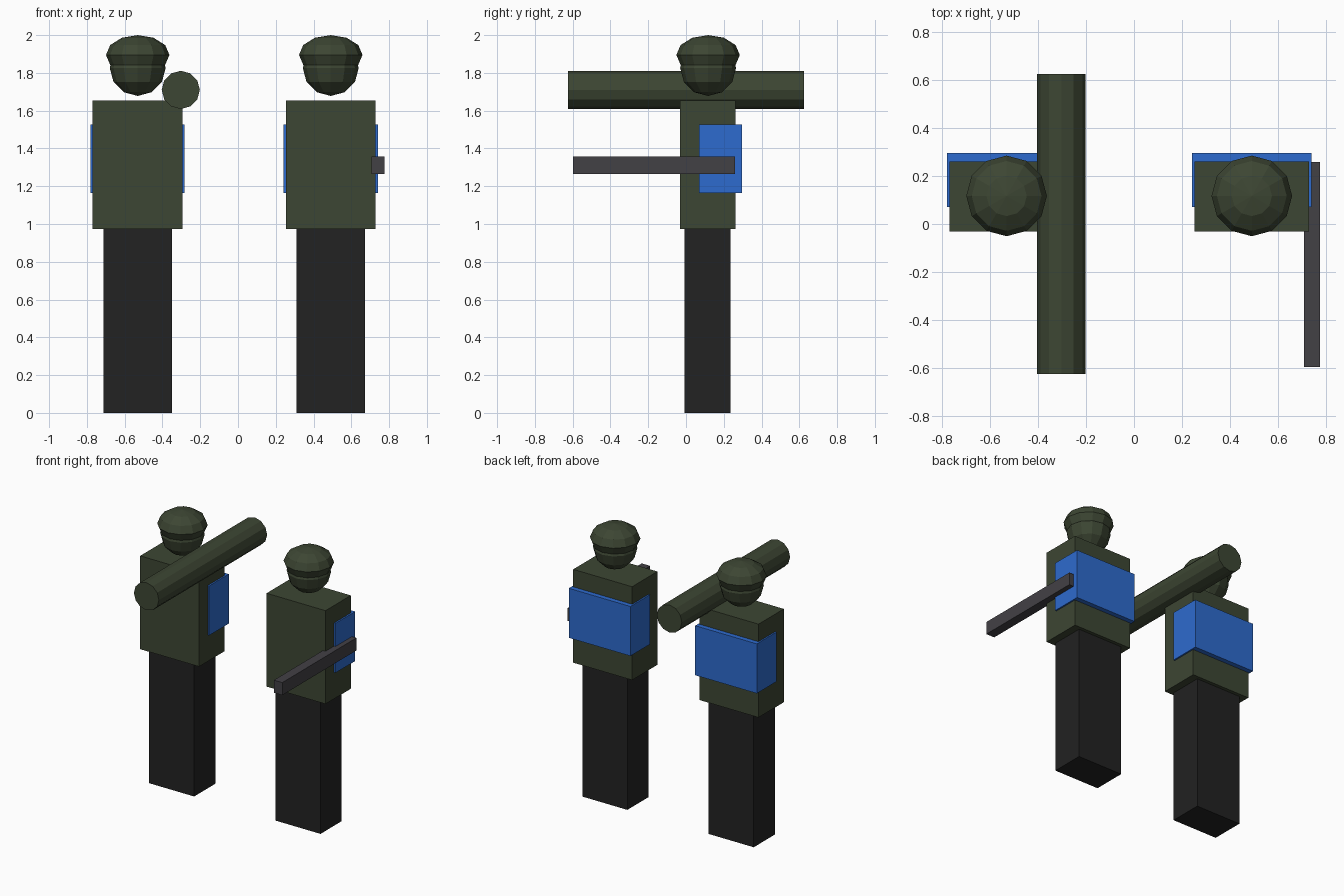
import bpy
from mathutils import Vector
from math import pi

cube = bpy.data.objects.get("Cube")
if cube:
    bpy.data.objects.remove(cube, do_unlink=True)


def material(name, rgb):
    mat = bpy.data.materials.new(name)
    mat.use_nodes = True
    mat.diffuse_color = (*rgb, 1)
    bsdf = mat.node_tree.nodes["Principled BSDF"]
    bsdf.inputs["Base Color"].default_value = (*rgb, 1)
    bsdf.inputs["Roughness"].default_value = 0.8
    return mat


GREEN = material("olive green", (0.046, 0.061, 0.033))
BLACK = material("near black", (0.016, 0.016, 0.016))
BLUE = material("bright blue", (0.027, 0.147, 0.62))
GREY = material("gun grey", (0.055, 0.052, 0.06))


def finish(name, mat):
    obj = bpy.context.object
    obj.name = name
    obj.data.name = name
    obj.data.materials.append(mat)
    return obj


def box(name, low, high, mat):
    """Box between two opposite corners."""
    low, high = Vector(low), Vector(high)
    bpy.ops.mesh.primitive_cube_add(size=1, location=(low + high) / 2)
    obj = finish(name, mat)
    obj.scale = high - low
    return obj


def ball(name, centre, radius, height, mat):
    """Low-poly sphere, squashed to the given half height."""
    bpy.ops.mesh.primitive_uv_sphere_add(segments=12, ring_count=6, radius=1, location=centre)
    obj = finish(name, mat)
    obj.scale = (radius, radius, height)
    return obj


def soldier(side, x):
    box(side + "_legs", (x - 0.182, -0.008, 0), (x + 0.182, 0.236, 0.973), BLACK)
    box(side + "_torso", (x - 0.238, -0.031, 0.973), (x + 0.238, 0.261, 1.655), GREEN)
    # Band wrapped round the back and flanks
    box(side + "_back_band", (x - 0.249, 0.07, 1.165), (x + 0.249, 0.296, 1.527), BLUE)
    ball(side + "_head", (x, 0.117, 1.826), 0.148, 0.148, GREEN)
    ball(side + "_helmet", (x, 0.117, 1.895), 0.168, 0.105, GREEN)


soldier("right_soldier", -0.531)
soldier("left_soldier", 0.491)

# Launcher tube on the right soldier's shoulder
bpy.ops.mesh.primitive_cylinder_add(vertices=12, radius=0.101, depth=1.25,
                                    location=(-0.303, 0, 1.71), rotation=(pi / 2, 0, 0))
finish("launcher_tube", GREEN)

# Rifle at the left soldier's side
box("rifle", (0.708, -0.597, 1.266), (0.776, 0.259, 1.358), GREY)
